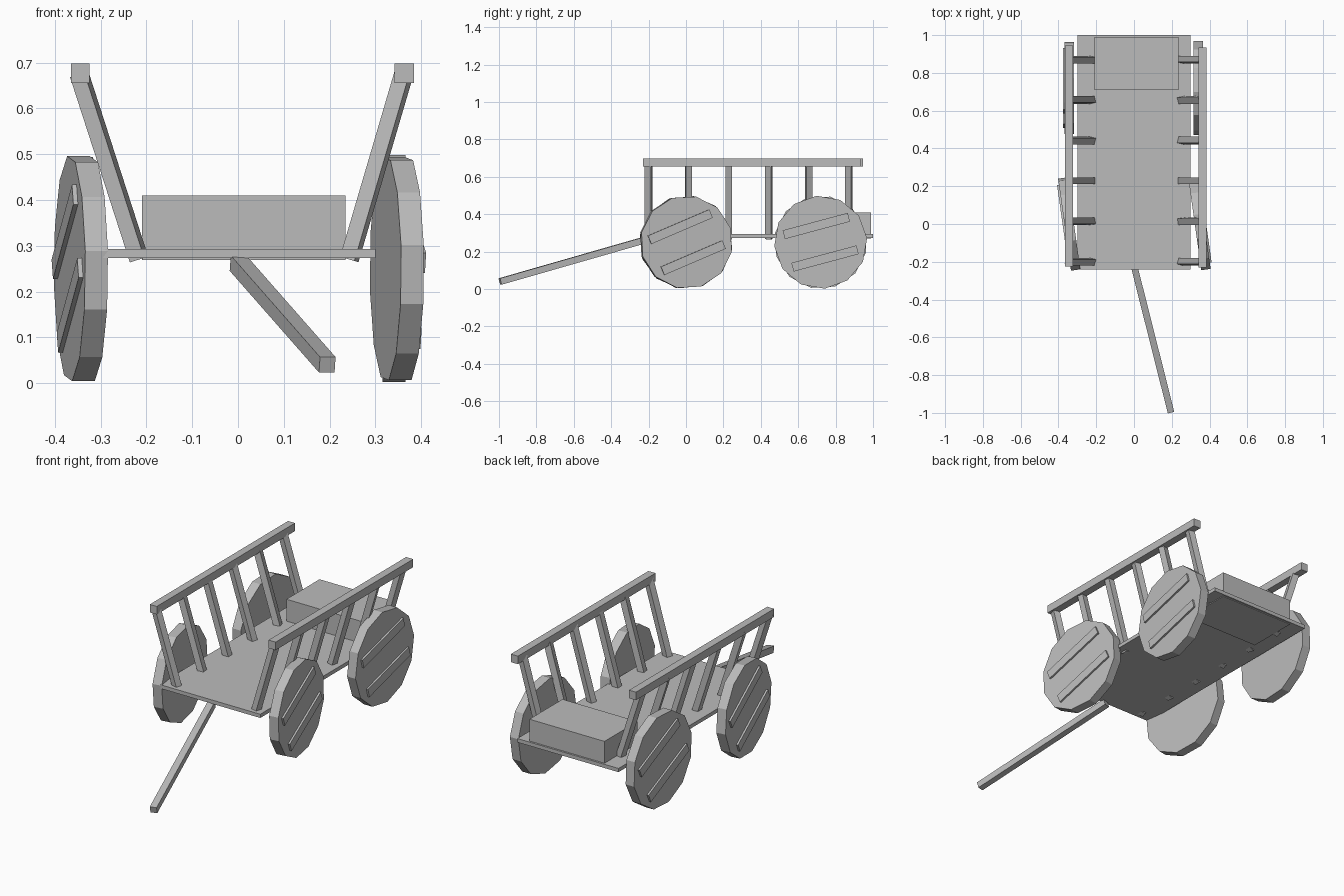
import bpy, bmesh
from math import radians
from mathutils import Matrix, Vector

cube = bpy.data.objects.get("Cube")
if cube:
    bpy.data.objects.remove(cube, do_unlink=True)

GREY = (0.5, 0.5, 0.5, 1)
wood = bpy.data.materials.new("plain_grey_wood")
wood.use_nodes = True
wood.diffuse_color = GREY
wood.node_tree.nodes["Principled BSDF"].inputs["Base Color"].default_value = GREY


def finish(name, bm, matrix=None):
    mesh = bpy.data.meshes.new(name)
    bm.to_mesh(mesh)
    bm.free()
    mesh.materials.append(wood)
    obj = bpy.data.objects.new(name, mesh)
    if matrix:
        obj.matrix_world = matrix
    bpy.context.collection.objects.link(obj)
    return obj


def add_block(bm, lo, hi, matrix=Matrix()):
    lo, hi = Vector(lo), Vector(hi)
    place = Matrix.Translation((lo + hi) / 2) @ Matrix.Diagonal((*(hi - lo), 1))
    bmesh.ops.create_cube(bm, size=1, matrix=matrix @ place)


def block(name, lo, hi):
    bm = bmesh.new()
    add_block(bm, lo, hi)
    return finish(name, bm)


def beam(name, start, end, size, reference, twist=0):
    """Square bar from start to end, turned about its own length."""
    start, end = Vector(start), Vector(end)
    axis = (end - start).normalized()
    side = axis.cross(Vector(reference)).normalized()
    frame = Matrix((side, axis.cross(side), axis)).transposed().to_4x4()
    h = size / 2
    bm = bmesh.new()
    add_block(bm, (-h, -h, 0), (h, h, (end - start).length))
    turn = Matrix.Rotation(radians(twist), 4, 'Z')
    return finish(name, bm, Matrix.Translation(start) @ frame @ turn)


def wheel(name, centre, heading, cleat_angle, roll):
    """Twelve-sided solid disc, two slanted cleats on its outer (+x) face."""
    radius, half = 0.249, 0.025
    bm = bmesh.new()
    bmesh.ops.create_cone(
        bm, cap_ends=True, segments=12, radius1=radius, radius2=radius, depth=2 * half,
        matrix=Matrix.Rotation(radians(roll), 4, 'X') @ Matrix.Rotation(radians(90), 4, 'Y'))
    slant = Matrix.Rotation(radians(cleat_angle), 4, 'X')
    for z in (-0.09, 0.09):
        add_block(bm, (half - 0.01, -0.18, z - 0.024), (half + 0.01, 0.18, z + 0.024), slant)
    return finish(name, bm, Matrix.Translation(centre) @ Matrix.Rotation(radians(heading), 4, 'Z'))


# Bed and rear seat box
block("bed", (-0.30, -0.24, 0.273), (0.30, 1.0, 0.293))
block("seat_box", (-0.21, 0.71, 0.269), (0.235, 0.99, 0.41))

# Side rails on leaning posts
block("right_rail", (-0.365, -0.225, 0.655), (-0.324, 0.945, 0.698))
block("left_rail", (0.342, -0.23, 0.655), (0.384, 0.935, 0.698))
twists = (16, -8, 0, 14, -14, 12)
for i, twist in enumerate(twists):
    y = -0.20 + 0.214 * i
    beam(f"right_post_{i + 1}", (-0.216, y, 0.27), (-0.347, y, 0.675), 0.034, (0, 1, 0), -twist)
    beam(f"left_post_{i + 1}", (0.243, y, 0.27), (0.362, y, 0.675), 0.034, (0, 1, 0), -twist)

# Steered front wheels and straight rear wheels
wheel("front_left_wheel", (0.347, 0, 0.25), 8, 23, 18)
wheel("front_right_wheel", (-0.343, 0, 0.25), 188, 27, 9)
wheel("rear_left_wheel", (0.341, 0.72, 0.25), 0, 15, 5)
wheel("rear_right_wheel", (-0.342, 0.72, 0.25), 180, 25, 12)

# Draw pole turned with the front wheels
beam("draw_pole", (0.0, -0.22, 0.262), (0.195, -0.994, 0.04), 0.035, (0, 0, 1))
